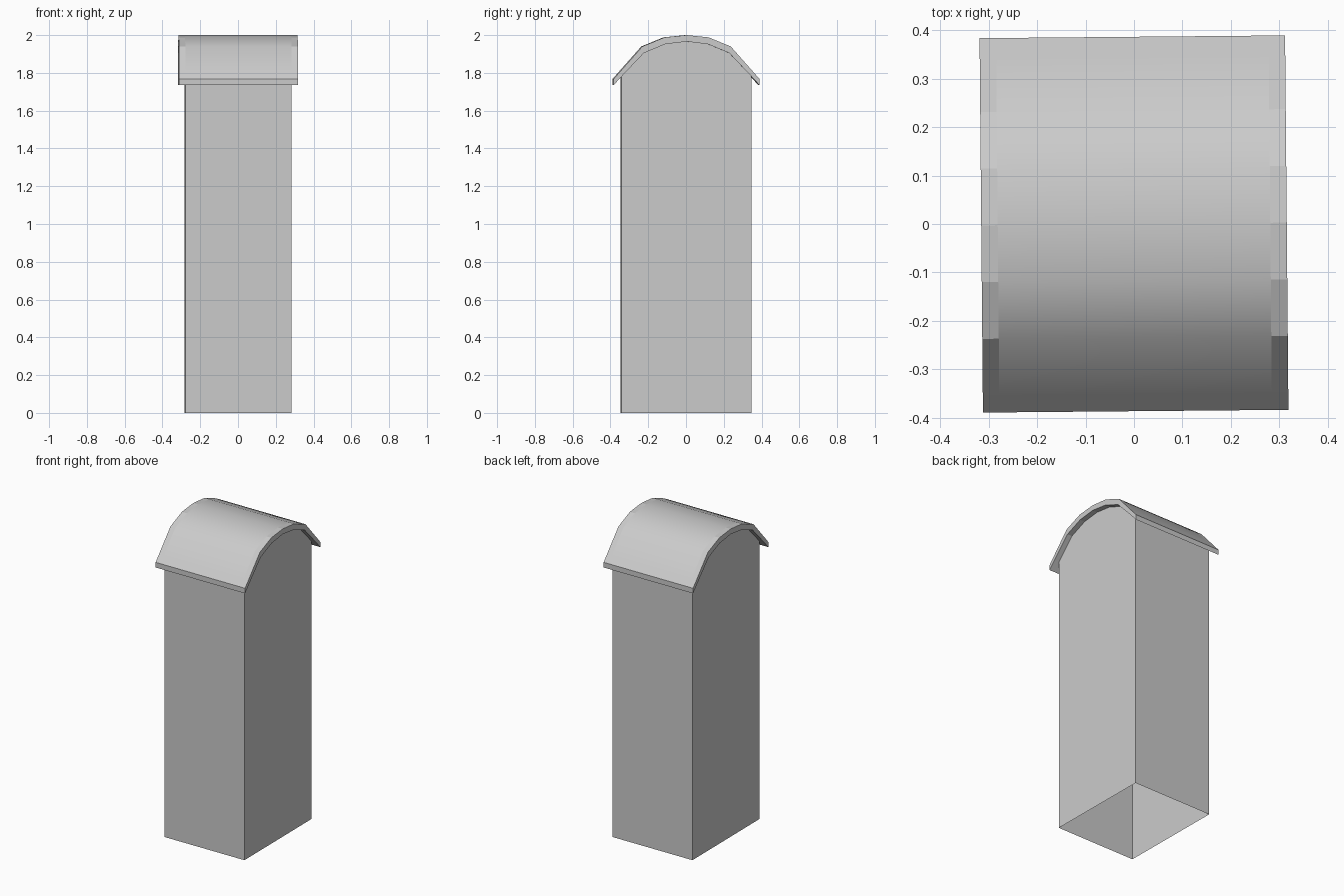
import bpy, bmesh
from mathutils import Matrix

cube = bpy.data.objects.get("Cube")
if cube:
    bpy.data.objects.remove(cube, do_unlink=True)

WALL_X, WALL_Y = 0.281, 0.343
ROOF_X = 0.315
TURN = Matrix.Rotation(0.009, 4, "Z")

grey = bpy.data.materials.new("plain grey")
grey.use_nodes = True
grey.diffuse_color = (0.6, 0.6, 0.6, 1)
grey.node_tree.nodes["Principled BSDF"].inputs["Base Color"].default_value = grey.diffuse_color


def mirrored(half):
    """Complete a half arch, given from its crown outward, across y = 0."""
    return [(-y, z) for y, z in reversed(half[1:])] + half


def finish(name, bm):
    bmesh.ops.recalc_face_normals(bm, faces=bm.faces)
    bm.transform(TURN)
    mesh = bpy.data.meshes.new(name)
    bm.to_mesh(mesh)
    bm.free()
    mesh.materials.append(grey)
    obj = bpy.data.objects.new(name, mesh)
    bpy.context.collection.objects.link(obj)


outer = mirrored([(0, 2.0), (0.117, 1.988), (0.234, 1.94), (0.35, 1.809), (0.386, 1.768)])
inner = mirrored([(0, 1.966), (0.113, 1.952), (0.226, 1.905), (WALL_Y, 1.782), (0.386, 1.735)])

# Tower walls: arched ends, flat long sides, open underneath
bm = bmesh.new()
outline = [(-WALL_Y, 0)] + inner[1:-1] + [(WALL_Y, 0)]
ends = [[bm.verts.new((x, y, z)) for y, z in outline] for x in (-WALL_X, WALL_X)]
for end in ends:
    bm.faces.new(end)
for a, b in ((0, 1), (-2, -1)):
    bm.faces.new((ends[0][a], ends[0][b], ends[1][b], ends[1][a]))
finish("tower_walls", bm)

# Barrel roof: thick arch with flat overhangs around a smooth middle
bm = bmesh.new()
section = outer + inner[::-1]
rings = [[bm.verts.new((x, y, z)) for y, z in section]
         for x in (-ROOF_X, -WALL_X, WALL_X, ROOF_X)]
count, last = len(section), len(outer) - 1
for strip, (near, far) in enumerate(zip(rings, rings[1:])):
    for i in range(count):
        j = (i + 1) % count
        face = bm.faces.new((near[i], near[j], far[j], far[i]))
        face.smooth = strip == 1 and 0 < i < last - 1
for ring in (rings[0], rings[-1]):
    for i in range(last):
        bm.faces.new((ring[i], ring[i + 1], ring[count - 2 - i], ring[count - 1 - i]))
finish("barrel_roof", bm)
